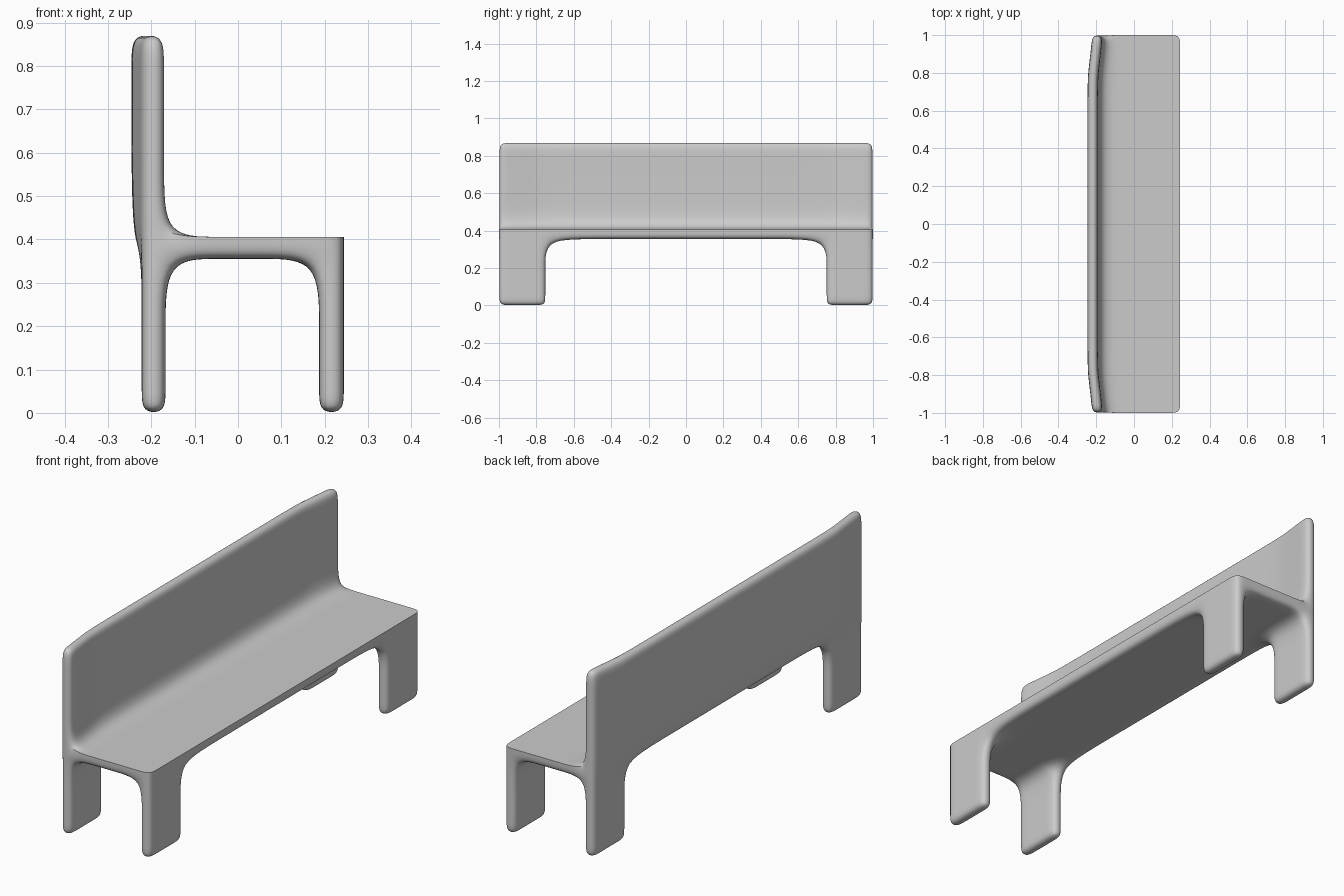
import bpy, bmesh

if "Cube" in bpy.data.objects:
    bpy.data.objects.remove(bpy.data.objects["Cube"])

# Grid lines of the subdivision cage; the extra lines control how tight each rounding is
X = [-0.222, -0.167, -0.05, 0.06, 0.187, 0.244]
YH = [0.5, 0.75, 0.81, 0.94, 1.0]
Y = [-y for y in reversed(YH)] + YH
Z = [0, 0.05, 0.2, 0.355, 0.406, 0.55, 0.80, 0.872]
NX, NY, NZ = len(X) - 1, len(Y) - 1, len(Z) - 1


def filled(i, j, k):
    """True where a grid cell belongs to a leg, the seat or the backrest."""
    if not (0 <= i < NX and 0 <= j < NY and 0 <= k < NZ):
        return False
    if k < 3:                       # four legs
        return i in (0, NX - 1) and (j < 3 or j >= NY - 3)
    if k == 3:                      # seat slab
        return True
    return i == 0                   # backrest


def position(i, j, k):
    """Grid point, with the middle of the backrest bowed backwards."""
    x, y, z = X[i], Y[j], Z[k]
    if i < 2 and k >= 4:
        bow = {1.0: 0, 0.94: 0.004, 0.81: 0.02}.get(abs(y), 0.024)
        x -= bow * (0.8 if k == 4 else 1)
    return x, y, z


bm = bmesh.new()
verts = {}


def vert(c):
    if c not in verts:
        verts[c] = bm.verts.new(position(*c))
    return verts[c]


# Skin every boundary between a filled and an empty cell
for i in range(NX):
    for j in range(NY):
        for k in range(NZ):
            if not filled(i, j, k):
                continue
            for axis in range(3):
                for side in (0, 1):
                    n = [i, j, k]
                    n[axis] += 1 if side else -1
                    if filled(*n):
                        continue
                    a, b = [t for t in range(3) if t != axis]
                    ring = []
                    for da, db in ((0, 0), (1, 0), (1, 1), (0, 1)):
                        c = [i, j, k]
                        c[axis] += side
                        c[a] += da
                        c[b] += db
                        ring.append(vert(tuple(c)))
                    bm.faces.new(ring).smooth = True
bmesh.ops.recalc_face_normals(bm, faces=bm.faces)

# Crisp rim around the front and ends of the seat top
crease = bm.edges.layers.float.new("crease_edge")


def on_rim(e, test):
    return all(abs(v.co.z - Z[4]) < 1e-4 and test(v.co) for v in e.verts)


for e in bm.edges:
    front = on_rim(e, lambda c: c.x > X[-1] - 1e-4)
    end = on_rim(e, lambda c: abs(c.y) > 0.999 and c.x > X[1] - 1e-4)
    if front or end:
        e[crease] = 1.0
        e.smooth = False

mesh = bpy.data.meshes.new("bench")
bm.to_mesh(mesh)
bm.free()
bench = bpy.data.objects.new("bench", mesh)
bpy.context.collection.objects.link(bench)
sub = bench.modifiers.new("Smooth", "SUBSURF")
sub.levels = sub.render_levels = 3
